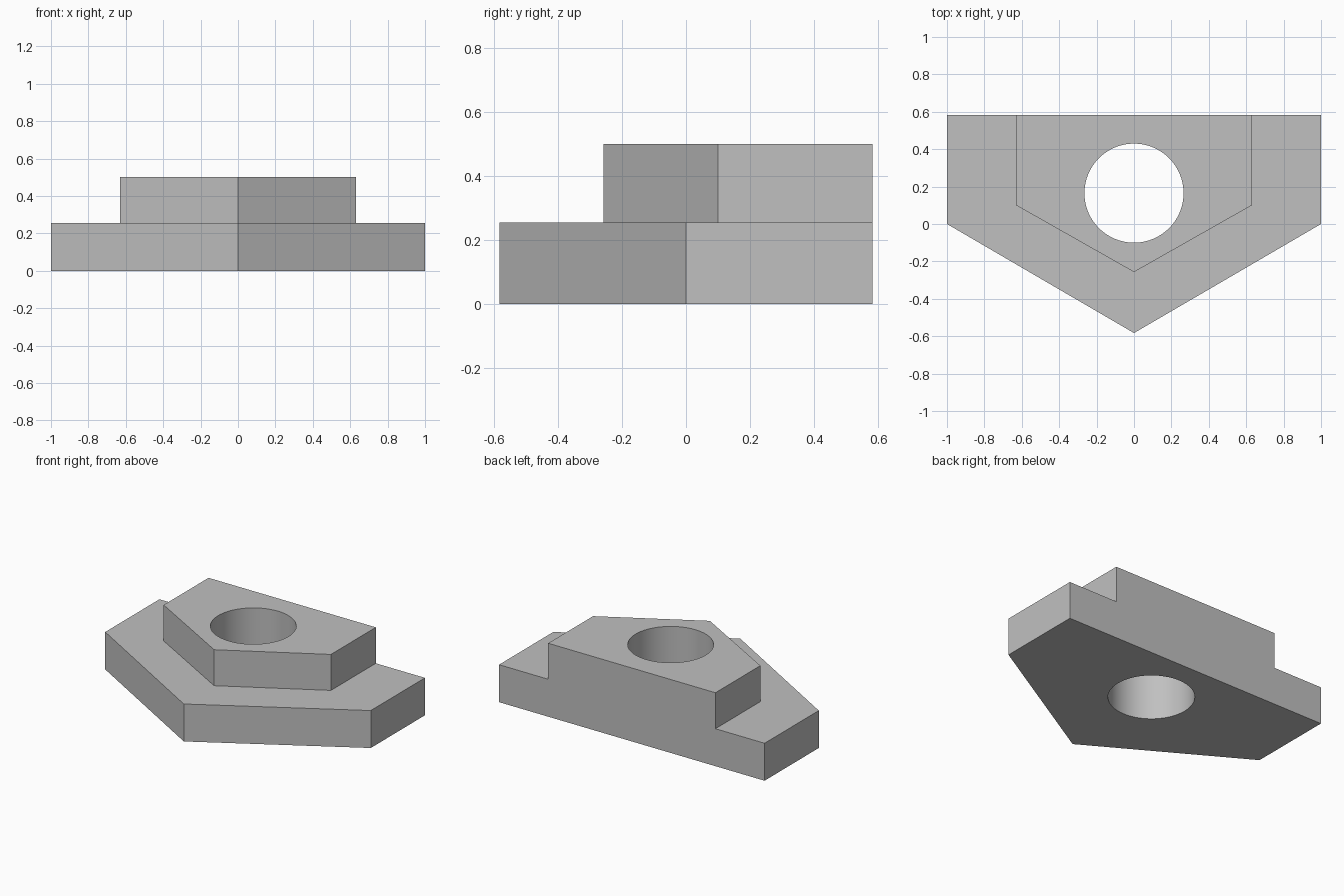
import bpy
import bmesh
import math

if "Cube" in bpy.data.objects:
    bpy.data.objects.remove(bpy.data.objects["Cube"], do_unlink=True)

HEIGHT, LEDGE = 0.50, 0.255
BACK = 0.583
HOLE_Y, HOLE_R = 0.165, 0.265

grey = bpy.data.materials.new("plain grey")
grey.use_nodes = True
colour = (0.53, 0.53, 0.53, 1)
grey.diffuse_color = colour
grey.node_tree.nodes["Principled BSDF"].inputs["Base Color"].default_value = colour


def prism(name, outline, z0, z1):
    """Extrude a flat outline into a closed solid."""
    bm = bmesh.new()
    face = bm.faces.new([bm.verts.new((x, y, z0)) for x, y in outline])
    top = bmesh.ops.extrude_face_region(bm, geom=[face])["geom"]
    verts = [v for v in top if isinstance(v, bmesh.types.BMVert)]
    bmesh.ops.translate(bm, vec=(0, 0, z1 - z0), verts=verts)
    bmesh.ops.recalc_face_normals(bm, faces=bm.faces)
    mesh = bpy.data.meshes.new(name)
    bm.to_mesh(mesh)
    bm.free()
    mesh.materials.append(grey)
    obj = bpy.data.objects.new(name, mesh)
    bpy.context.collection.objects.link(obj)
    return obj


# Full-height pentagonal block
block = prism("stepped_block",
              [(-1, BACK), (-1, 0), (0, -BACK), (1, 0), (1, BACK)], 0, HEIGHT)

# U-shaped cutter that leaves the smaller raised pentagon
ledge = prism("ledge_cutter",
              [(-0.63, 0.8), (-0.63, 0.1), (0, -0.257), (0.63, 0.1), (0.63, 0.8),
               (1.2, 0.8), (1.2, -0.8), (-1.2, -0.8), (-1.2, 0.8)], LEDGE, 0.8)

# Round through-hole
sides = 64
ring = [(HOLE_R * math.cos(math.tau * i / sides),
         HOLE_Y + HOLE_R * math.sin(math.tau * i / sides)) for i in range(sides)]
hole = prism("hole_cutter", ring, -0.2, 0.8)

# Cut the block, then remove the cutters
bpy.ops.object.select_all(action="DESELECT")
block.select_set(True)
bpy.context.view_layer.objects.active = block
for cutter in (ledge, hole):
    cutter.hide_render = True
    mod = block.modifiers.new(cutter.name, "BOOLEAN")
    mod.operation = "DIFFERENCE"
    mod.solver = "EXACT"
    mod.object = cutter
    bpy.ops.object.modifier_apply(modifier=mod.name)
    bpy.data.objects.remove(cutter, do_unlink=True)

bpy.ops.object.shade_smooth_by_angle(angle=math.radians(30))
